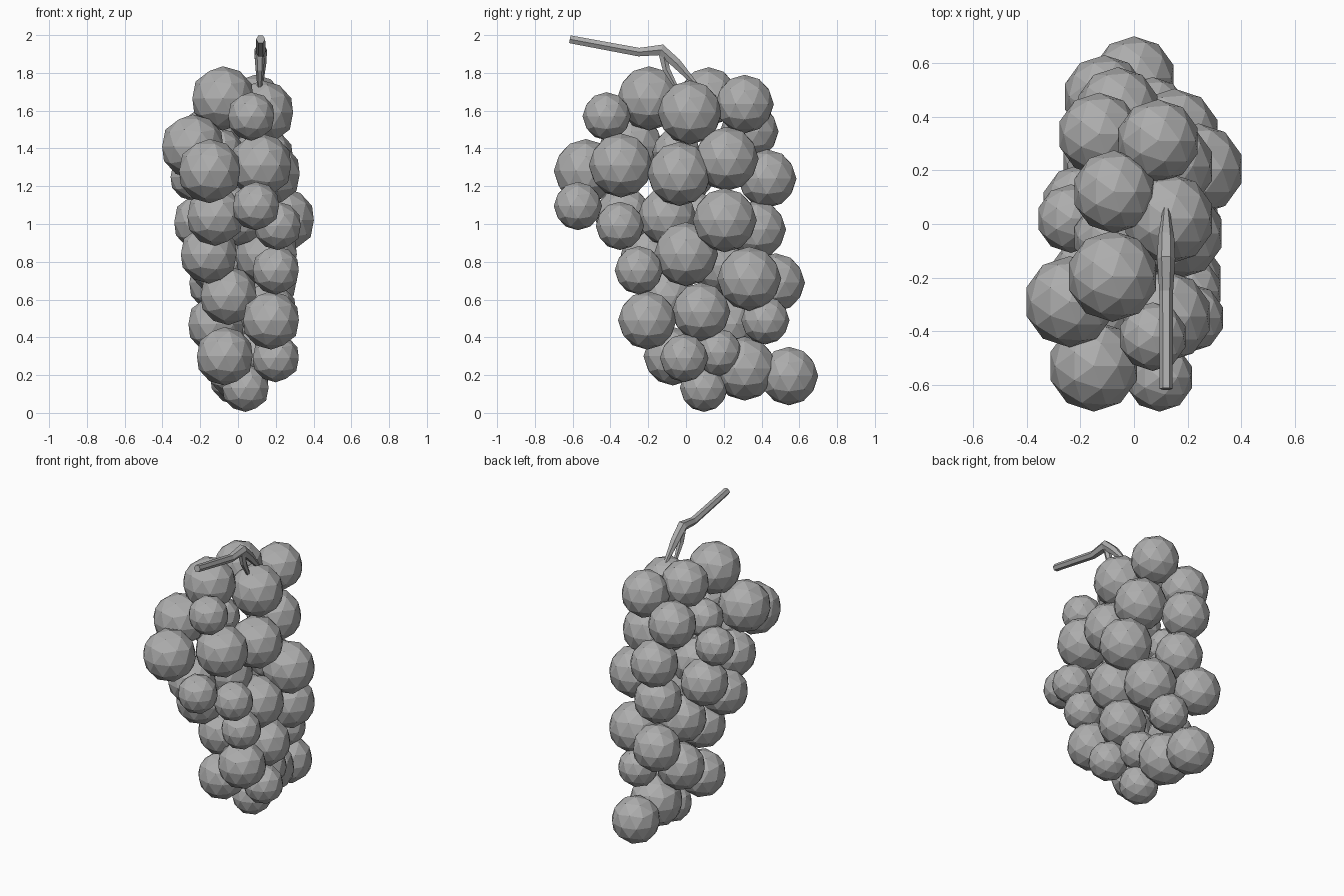
import bpy, bmesh, math
from mathutils import Vector, Matrix

if "Cube" in bpy.data.objects:
    bpy.data.objects.remove(bpy.data.objects["Cube"])

GREY = bpy.data.materials.new("plain grey")
GREY.diffuse_color = (0.42, 0.42, 0.42, 1)
GREY.use_nodes = True
GREY.node_tree.nodes["Principled BSDF"].inputs["Base Color"].default_value = GREY.diffuse_color


def finish(bm, name):
    me = bpy.data.meshes.new(name)
    bm.to_mesh(me)
    bm.free()
    me.materials.append(GREY)
    ob = bpy.data.objects.new(name, me)
    bpy.context.collection.objects.link(ob)


# Grapes come in three sizes, all low-poly balls
def grapes(name, radius, centres):
    bm = bmesh.new()
    for c in centres:
        bmesh.ops.create_icosphere(bm, subdivisions=2, radius=radius,
                                   matrix=Matrix.Translation(c))
    finish(bm, name)


grapes("large_grapes", .17, [
    (-.08, -.195, 1.665), (.13, .02, 1.59), (-.15, -.53, 1.28), (.12, -.345, 1.31),
    (-.24, -.29, 1.41), (.165, -.035, 1.265), (.13, .215, 1.345), (.24, .205, 1.02),
    (.15, 0, .84), (.15, .335, .71), (.01, .31, .235)])
grapes("medium_grapes", .155, [
    (-.075, .12, 1.675), (.09, .31, 1.635), (-.13, .335, 1.49), (-.06, .43, 1.24),
    (0, -.1, 1.04), (-.12, -.33, 1.04), (-.19, .07, 1.01), (-.155, -.19, .84),
    (-.1, .18, .78), (-.11, .475, .69), (-.05, -.1, .62), (.16, .08, .535),
    (.175, -.205, .49), (-.115, .22, .47), (-.07, -.07, .3), (0, .545, .195),
    (-.05, .375, .97)])
grapes("small_grapes", .128, [
    (.07, -.42, 1.57), (-.235, .02, 1.25), (.095, -.572, 1.095), (.21, -.35, .99),
    (.2, -.25, .755), (.07, .42, .49), (-.1, -.05, 1.38),
    (.2, -.01, .29), (.1, .17, .32), (.04, .095, .133)])


# Stem: six-sided tubes along a path, in a plane of constant x
def tube(name, x, path):
    bm = bmesh.new()
    pts = [Vector((x, y, z)) for y, z, r in path]
    side = Vector((1, 0, 0))
    rings = []
    for i, p in enumerate(pts):
        t = pts[min(i + 1, len(pts) - 1)] - pts[max(i - 1, 0)]
        up = t.normalized().cross(side)
        r = path[i][2]
        angles = [k * math.pi / 3 for k in range(6)]
        rings.append([bm.verts.new(p + r * (math.cos(a) * side + math.sin(a) * up))
                      for a in angles])
    for a, b in zip(rings, rings[1:]):
        for k in range(6):
            bm.faces.new((a[k], a[k - 1], b[k - 1], b[k]))
    bm.faces.new(rings[0])
    bm.faces.new(rings[-1])
    bmesh.ops.recalc_face_normals(bm, faces=bm.faces)
    finish(bm, name)


tube("stem", .12, [(-.615, 1.978, .024), (-.25, 1.91, .026), (-.13, 1.922, .034),
                   (-.05, 1.85, .03), (.06, 1.73, .012)])
tube("stem_branch", .115, [(-.12, 1.9, .028), (-.105, 1.82, .022), (-.05, 1.72, .012)])
